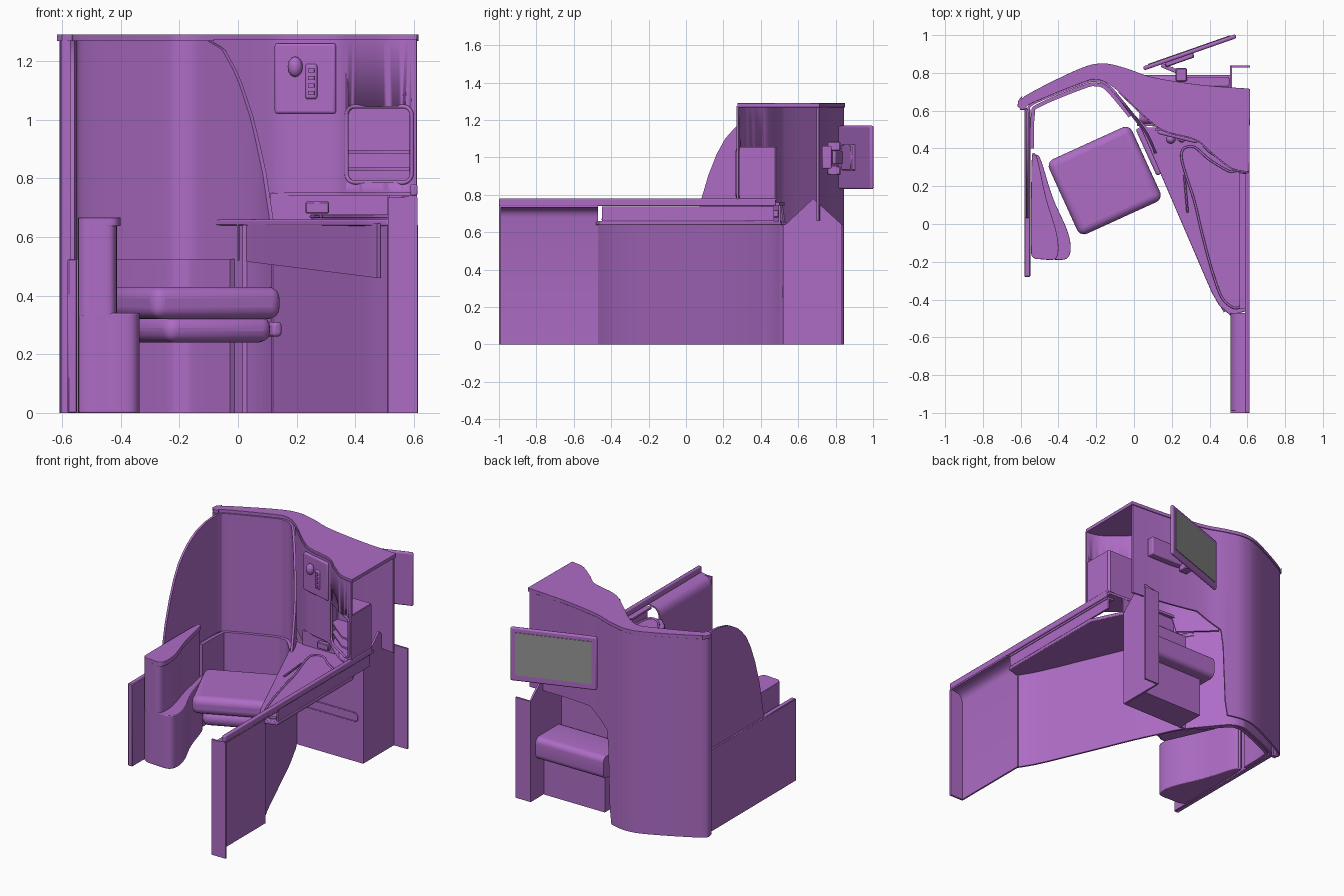
import bpy, bmesh, math
from mathutils import Vector

if "Cube" in bpy.data.objects:
    bpy.data.objects.remove(bpy.data.objects["Cube"])

def material(name, col):
    m = bpy.data.materials.new(name)
    m.diffuse_color = col
    m.use_nodes = True
    m.node_tree.nodes["Principled BSDF"].inputs["Base Color"].default_value = m.diffuse_color
    return m

PURPLE = material("purple_shell", (0.42, 0.15, 0.56, 1))
GREY = material("screen_grey", (0.3, 0.3, 0.3, 1))

def finish(name, bm, bevel=0, seg=3, mat=PURPLE):
    bmesh.ops.recalc_face_normals(bm, faces=bm.faces)
    me = bpy.data.meshes.new(name)
    bm.to_mesh(me)
    bm.free()
    ob = bpy.data.objects.new(name, me)
    bpy.context.collection.objects.link(ob)
    me.materials.append(mat)
    bpy.ops.object.select_all(action='DESELECT')
    ob.select_set(True)
    bpy.context.view_layer.objects.active = ob
    if bevel:
        b = ob.modifiers.new("bevel", 'BEVEL')
        b.width, b.segments, b.limit_method = bevel, seg, 'ANGLE'
        b.angle_limit = math.radians(40)
    bpy.ops.object.shade_smooth_by_angle(angle=math.radians(35))
    return ob

def smooth(pts, n=6, closed=False):
    """Catmull-Rom curve through 2D points."""
    P = [Vector(p) for p in pts]
    k, out = len(P), []
    for i in range(k if closed else k - 1):
        g = lambda j: P[j % k] if closed else P[max(0, min(k - 1, j))]
        a, b, c, d = g(i - 1), g(i), g(i + 1), g(i + 2)
        for s in range(n):
            t = s / n
            out.append(0.5 * (2 * b + (c - a) * t + (2 * a - 5 * b + 4 * c - d) * t * t
                              + (3 * b - a - 3 * c + d) * t ** 3))
    return out if closed else out + [P[-1]]

def lerp(t, table):
    if t <= table[0][0]:
        return table[0][1]
    for (a, u), (b, v) in zip(table, table[1:]):
        if t <= b:
            return u + (v - u) * (t - a) / (b - a)
    return table[-1][1]

def sheet(name, path, z0, z1, t=0.012):
    """Thin upright wall along a plan path; heights may be functions of (x, y)."""
    P = [Vector(p) for p in path]
    f = lambda z, p: z(p.x, p.y) if callable(z) else z
    bm, rings = bmesh.new(), []
    for i, p in enumerate(P):
        d = (P[min(i + 1, len(P) - 1)] - P[max(i - 1, 0)]).normalized()
        n = Vector((-d.y, d.x)) * t / 2
        lo, hi = f(z0, p), f(z1, p)
        rings.append([bm.verts.new((q.x, q.y, z)) for q, z in
                      ((p - n, lo), (p + n, lo), (p + n, hi), (p - n, hi))])
    for a, b in zip(rings, rings[1:]):
        for j in range(4):
            bm.faces.new((a[j], a[(j + 1) % 4], b[(j + 1) % 4], b[j]))
    bm.faces.new(rings[0])
    bm.faces.new(rings[-1])
    return finish(name, bm)

def prism(name, pts, lo, hi, axis='z', bevel=0, seg=3):
    """Extruded outline: plan (z), xz-profile (y) or yz-profile (x)."""
    mk = {'z': lambda p, h: (p[0], p[1], h), 'y': lambda p, h: (p[0], h, p[1]),
          'x': lambda p, h: (h, p[0], p[1])}[axis]
    bm = bmesh.new()
    a = [bm.verts.new(mk(p, lo)) for p in pts]
    b = [bm.verts.new(mk(p, hi)) for p in pts]
    bm.faces.new(a)
    bm.faces.new(b)
    for i in range(len(a)):
        j = (i + 1) % len(a)
        bm.faces.new((a[i], a[j], b[j], b[i]))
    return finish(name, bm, bevel, seg)

def box(name, c, s, rot=0, bevel=0, seg=3, mat=PURPLE):
    bm = bmesh.new()
    bmesh.ops.create_cube(bm, size=1)
    bmesh.ops.scale(bm, vec=s, verts=bm.verts)
    ob = finish(name, bm, bevel, seg, mat)
    ob.location, ob.rotation_euler.z = c, math.radians(rot)
    return ob

def tube(name, pts, r):
    cu = bpy.data.curves.new(name, 'CURVE')
    cu.dimensions, cu.bevel_depth, cu.bevel_resolution = '3D', r, 2
    sp = cu.splines.new('POLY')
    sp.points.add(len(pts) - 1)
    sp.use_cyclic_u = True
    for q, p in zip(sp.points, pts):
        q.co = (*p, 1)
    ob = bpy.data.objects.new(name, cu)
    bpy.context.collection.objects.link(ob)
    cu.materials.append(PURPLE)
    bpy.ops.object.select_all(action='DESELECT')
    ob.select_set(True)
    bpy.context.view_layer.objects.active = ob
    bpy.ops.object.convert(target='MESH')

def round_rect(x0, x1, z0, z1, r, n=5):
    return [(cx + r * math.cos(math.radians(a + 90 * i / n)), cz + r * math.sin(math.radians(a + 90 * i / n)))
            for cx, cz, a in ((x1 - r, z1 - r, 0), (x0 + r, z1 - r, 90), (x0 + r, z0 + r, 180), (x1 - r, z0 + r, 270))
            for i in range(n + 1)]

# Shell: roof cap, outer back skin and inner liner with privacy wing
back = smooth([(-0.6, 0.62), (-0.57, 0.67), (-0.3, 0.805), (-0.17, 0.838), (-0.05, 0.815),
               (0.1, 0.765), (0.35, 0.725), (0.605, 0.705)], 10)
column = smooth([(-0.08, 0.70), (0.08, 0.55), (0.17, 0.49), (0.33, 0.445), (0.42, 0.37), (0.52, 0.295), (0.61, 0.275)], 10)
inner_edge = smooth([(-0.08, 0.70), (-0.14, 0.745), (-0.2, 0.765), (-0.27, 0.75), (-0.54, 0.64), (-0.565, 0.61)])[1:]
back_edge = [(p.x, p.y + 0.012) for p in back[4:]]
prism("roof_cap", [(-0.6, 0.605), (-0.617, 0.625), (-0.612, 0.655), (-0.59, 0.68)] + back_edge
      + [(0.615, 0.715)] + column[::-1] + inner_edge, 1.268, 1.29, bevel=0.005, seg=2)
sheet("back_skin", back, lambda x, y: lerp(x, [(-0.04, 0), (-0.02, 0.58), (0.14, 0.68), (0.61, 0.66)]), 1.275)
wing = [(0.03, 0.52), (0.08, 0.78), (0.14, 0.97), (0.2, 1.09), (0.28, 1.18), (0.38, 1.24), (0.5, 1.27)]
lip = [(-0.1, 1.27), (-0.05, 1.24), (0.0, 1.15), (0.05, 1.0), (0.09, 0.82), (0.12, 0.62)]
liner = [(-0.565, 0.03 + 0.045 * i) for i in range(11)] + smooth(
    [(-0.565, 0.54), (-0.56, 0.6), (-0.52, 0.645), (-0.27, 0.745), (-0.2, 0.758), (-0.14, 0.735),
     (-0.08, 0.67), (0.06, 0.49), (0.12, 0.36)], 8)
sheet("shell_liner", liner, 0, lambda x, y: lerp(y, wing) if x < -0.54 else lerp(x, lip), 0.014)
sheet("lower_liner", smooth([(-0.54, 0.4), (-0.535, 0.58), (-0.5, 0.63), (-0.27, 0.725), (-0.2, 0.738),
                             (-0.14, 0.712), (-0.02, 0.57)]), 0, 0.525, 0.02)
box("shell_edge_trim", (-0.588, 0.615, 0.635), (0.03, 0.025, 1.27))
box("left_low_wall", (-0.565, 0.165, 0.262), (0.032, 0.89, 0.525), bevel=0.004, seg=1)

# Left armrest
arm = smooth([(-0.54, 0.33), (-0.515, 0.365), (-0.49, 0.33), (-0.43, 0.14), (-0.355, -0.03), (-0.335, -0.13),
              (-0.36, -0.185), (-0.45, -0.187), (-0.53, -0.175), (-0.545, -0.1)], 5, True)
narrow = lambda k: [(-0.545 + (p.x + 0.545) * k, p.y) for p in arm]
prism("armrest_base", arm, 0, 0.34, bevel=0.008)
prism("armrest_post", narrow(0.63), 0.33, 0.645)
prism("armrest_pad", narrow(0.69), 0.637, 0.666, bevel=0.01)

# Seat
box("seat_cushion", (-0.155, 0.23, 0.375), (0.483, 0.434, 0.11), 24.5, 0.04, 5)
box("seat_pan", (-0.14, 0.235, 0.285), (0.40, 0.39, 0.09), 24.5, 0.04, 4)
box("seat_side_bar", (0.08, 0.385, 0.285), (0.035, 0.27, 0.05), 24.5, 0.012)

# Diagonal side console
sheet("console_wall", smooth([(0.05, 0.51), (0.17, 0.27), (0.3, -0.03), (0.44, -0.35), (0.515, -0.48)]), 0, 0.645)
sheet("console_skirt", smooth([(0.0, 0.56), (0.05, 0.49), (0.28, -0.04), (0.425, -0.36), (0.48, -0.465)]),
      lambda x, y: lerp(x, [(0, 0.52), (0.48, 0.46)]), 0.645)
prism("console_top", [(-0.1, 0.685), (0.04, 0.5), (0.41, -0.36), (0.45, -0.43), (0.51, -0.485), (0.6, -0.46),
                      (0.6, 0.3), (0.5, 0.51), (0.07, 0.51)], 0.638, 0.66, bevel=0.005, seg=2)
tray = smooth([(0.25, 0.36), (0.31, 0.41), (0.4, 0.34), (0.5, 0.28), (0.575, 0.25), (0.58, -0.1), (0.57, -0.42),
               (0.48, -0.41), (0.42, -0.27), (0.36, -0.05), (0.32, 0.12)], 6, True)
prism("console_tray", tray, 0.655, 0.668)
tube("tray_rim", [(p.x, p.y, 0.67) for p in tray], 0.006)
box("console_side_strip", (0.592, 0.01, 0.695), (0.012, 0.92, 0.07))
box("strip_ledge", (0.58, 0.01, 0.732), (0.045, 0.92, 0.012))
box("tray_latch", (0.275, 0.16, 0.67), (0.012, 0.2, 0.012), 5, 0.003, 1)

# Right side wall, open on its outer side, with top rail
prism("right_side_wall", [(0.512, 0), (0.512, 0.68), (0.52, 0.71), (0.54, 0.73), (0.59, 0.742), (0.61, 0.742),
                          (0.61, 0.732), (0.592, 0.732), (0.547, 0.722), (0.53, 0.704), (0.523, 0.68), (0.523, 0)],
      -1, -0.47, 'y')
box("wall_end_panel", (0.562, -0.994, 0.367), (0.1, 0.012, 0.735))
box("top_rail", (0.6, -0.26, 0.76), (0.024, 1.48, 0.04), bevel=0.006, seg=2)

# Upper column with storage niche
col = sheet("column_wall", column, lambda x, y: lerp(x, [(0.11, 0.65), (0.13, 0.75)]), 1.275)
opening = round_rect(0.37, 0.592, 0.785, 1.045, 0.03)
cutter = prism("niche_cutter", opening, 0.2, 0.6, 'y')
cutter.hide_render = True
cut = col.modifiers.new("niche_cut", 'BOOLEAN')
cut.operation, cut.object, cut.solver = 'DIFFERENCE', cutter, 'EXACT'
bpy.context.view_layer.objects.active = col
bpy.ops.object.modifier_apply(modifier=cut.name)
bpy.data.objects.remove(cutter)
col_y = [(p.x, p.y) for p in column]
tube("niche_rim", [(x, lerp(x, col_y) - 0.006, z) for x, z in opening], 0.007)
sheet("niche_back", [(0.362, 0.425), (0.362, 0.475), (0.37, 0.482), (0.595, 0.482), (0.602, 0.475), (0.602, 0.285)],
      0.77, 1.055, 0.01)
plan = [(0.362, 0.43), (0.362, 0.48), (0.6, 0.48), (0.6, 0.285), (0.52, 0.30), (0.42, 0.38)]
for name, z, h in (("niche_floor", 0.77, 0.012), ("niche_shelf_low", 0.825, 0.012),
                   ("niche_shelf_high", 0.885, 0.012), ("niche_ceiling", 1.045, 0.012)):
    prism(name, plan, z, z + h)
prism("column_ledge", [p for p in column if p.x > 0.125] + [(0.61, 0.5), (0.125, 0.53)], 0.742, 0.758)
box("ledge_back_wall", (0.31, 0.5, 0.7), (0.4, 0.012, 0.1))
box("ledge_socket", (0.27, 0.48, 0.7), (0.08, 0.03, 0.04), 0, 0.004, 1)

# Handset panel on the column
box("control_panel", (0.23, 0.463, 1.14), (0.215, 0.022, 0.24), -14, 0.009)
box("handset", (0.25, 0.447, 1.13), (0.042, 0.02, 0.12), -14, 0.009)
for i in range(4):
    box("handset_key", (0.25, 0.435, 1.09 + 0.026 * i), (0.022, 0.008, 0.014), -14)
bm = bmesh.new()
bmesh.ops.create_uvsphere(bm, u_segments=20, v_segments=12, radius=0.03)
bmesh.ops.scale(bm, vec=(0.85, 0.8, 1.15), verts=bm.verts)
finish("reading_light", bm).location = (0.195, 0.448, 1.18)

# Rear footwell with footrest and peaked side panel
box("footwell_front", (0.265, 0.525, 0.32), (0.5, 0.012, 0.64))
prism("footwell_side", [(0.52, 0), (0.52, 0.63), (0.53, 0.64), (0.68, 0.78), (0.835, 0.64), (0.835, 0)], 0.507, 0.519, 'x')
box("footwell_post", (0.562, 0.834, 0.32), (0.105, 0.012, 0.64))
prism("footrest", round_rect(0.53, 0.79, 0.25, 0.39, 0.035), 0.03, 0.507, 'x')
box("footrest_base", (0.29, 0.62, 0.125), (0.43, 0.18, 0.25))
tube("footwell_seam", [(x, 0.518, z) for x, z in round_rect(0.1, 0.48, 0.255, 0.31, 0.02)], 0.003)

# Rear monitor and its mount
ROT = 19.3
box("monitor", (0.295, 0.909, 1.0), (0.52, 0.022, 0.34), ROT, 0.01)
box("monitor_screen", (0.291, 0.921, 1.005), (0.46, 0.004, 0.27), ROT, mat=GREY)
box("mount_plate", (0.37, 0.753, 1.0), (0.27, 0.05, 0.12), 0, 0.006, 2)
box("mount_arm", (0.21, 0.815, 1.0), (0.14, 0.022, 0.07), -22, 0.006, 2)
for z in (0.93, 1.06):
    box("mount_bracket", (0.25, 0.79, z), (0.06, 0.07, 0.05), 0, 0.005, 1)
box("mount_pad", (0.24, 0.87, 1.0), (0.16, 0.03, 0.14), ROT, 0.005, 1)
